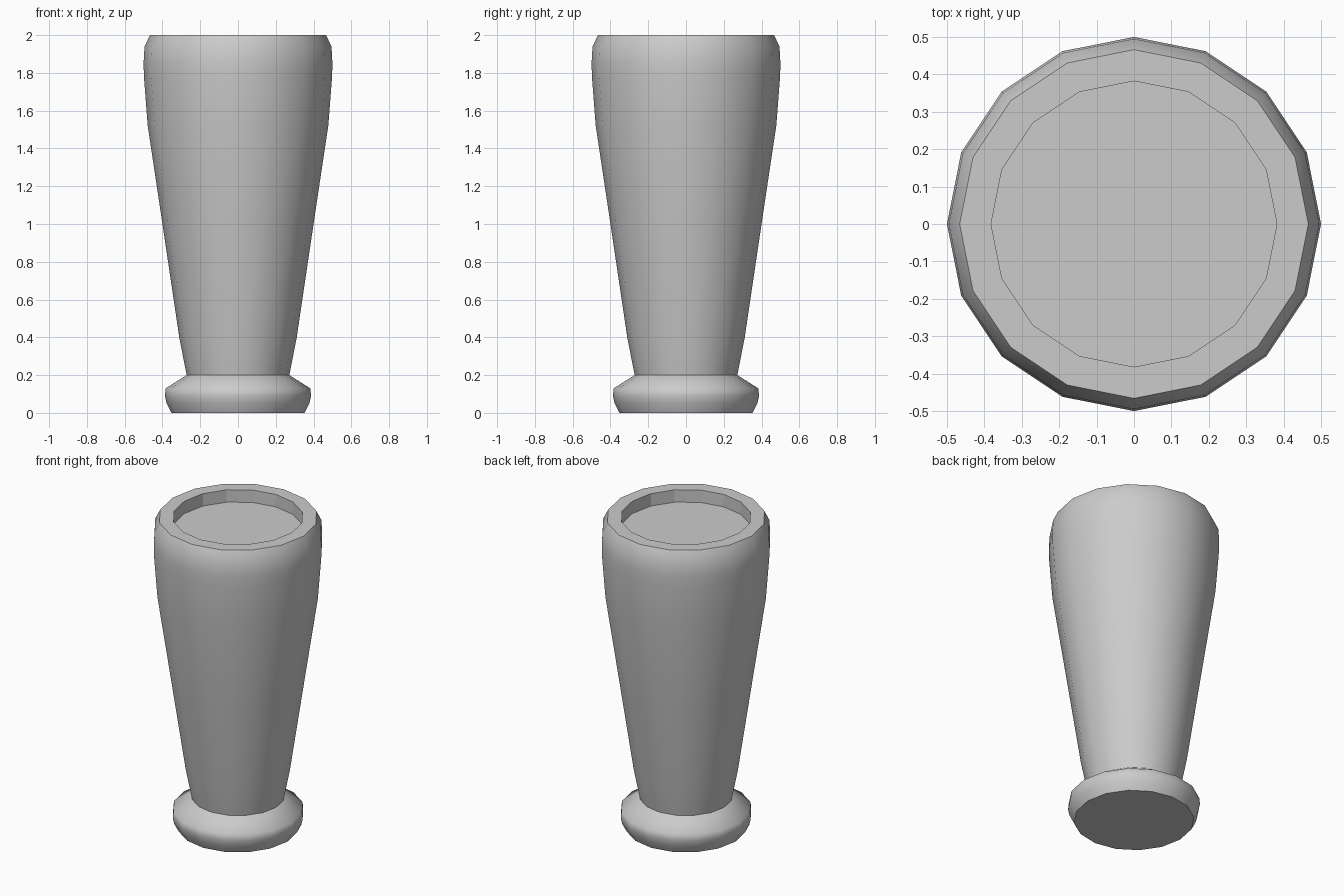
import bpy, bmesh
from math import cos, sin, pi

if "Cube" in bpy.data.objects:
    bpy.data.objects.remove(bpy.data.objects["Cube"])

SIDES = 16

# Half profile from foot to recessed top: radius, height, hard ring?
profile = [
    (0.352, 0.00, True),
    (0.378, 0.05, False),
    (0.387, 0.09, False),
    (0.383, 0.13, False),
    (0.272, 0.20, True),
    (0.311, 0.40, False),
    (0.400, 1.00, False),
    (0.478, 1.52, False),
    (0.498, 1.78, False),
    (0.500, 1.85, False),
    (0.495, 1.94, False),
    (0.466, 2.00, True),
    (0.382, 2.00, True),
    (0.382, 1.92, True),
]

bm = bmesh.new()
rings = [[bm.verts.new((r * cos(2 * pi * i / SIDES), r * sin(2 * pi * i / SIDES), z))
          for i in range(SIDES)] for r, z, _ in profile]

# Walls; the rim and the recess wall stay flat shaded
for k in range(len(rings) - 1):
    a, b = rings[k], rings[k + 1]
    for i in range(SIDES):
        j = (i + 1) % SIDES
        face = bm.faces.new((a[i], a[j], b[j], b[i]))
        face.smooth = k < 11

# Underside and recess floor
bm.faces.new(rings[0][::-1])
bm.faces.new(rings[-1])

# Hard rings at foot, neck and rim
for ring, (_, _, hard) in zip(rings, profile):
    if hard:
        for i in range(SIDES):
            bm.edges.get((ring[i], ring[(i + 1) % SIDES])).smooth = False

mesh = bpy.data.meshes.new("tapered_vase")
bm.to_mesh(mesh)
bm.free()
vase = bpy.data.objects.new("tapered_vase", mesh)
bpy.context.collection.objects.link(vase)
